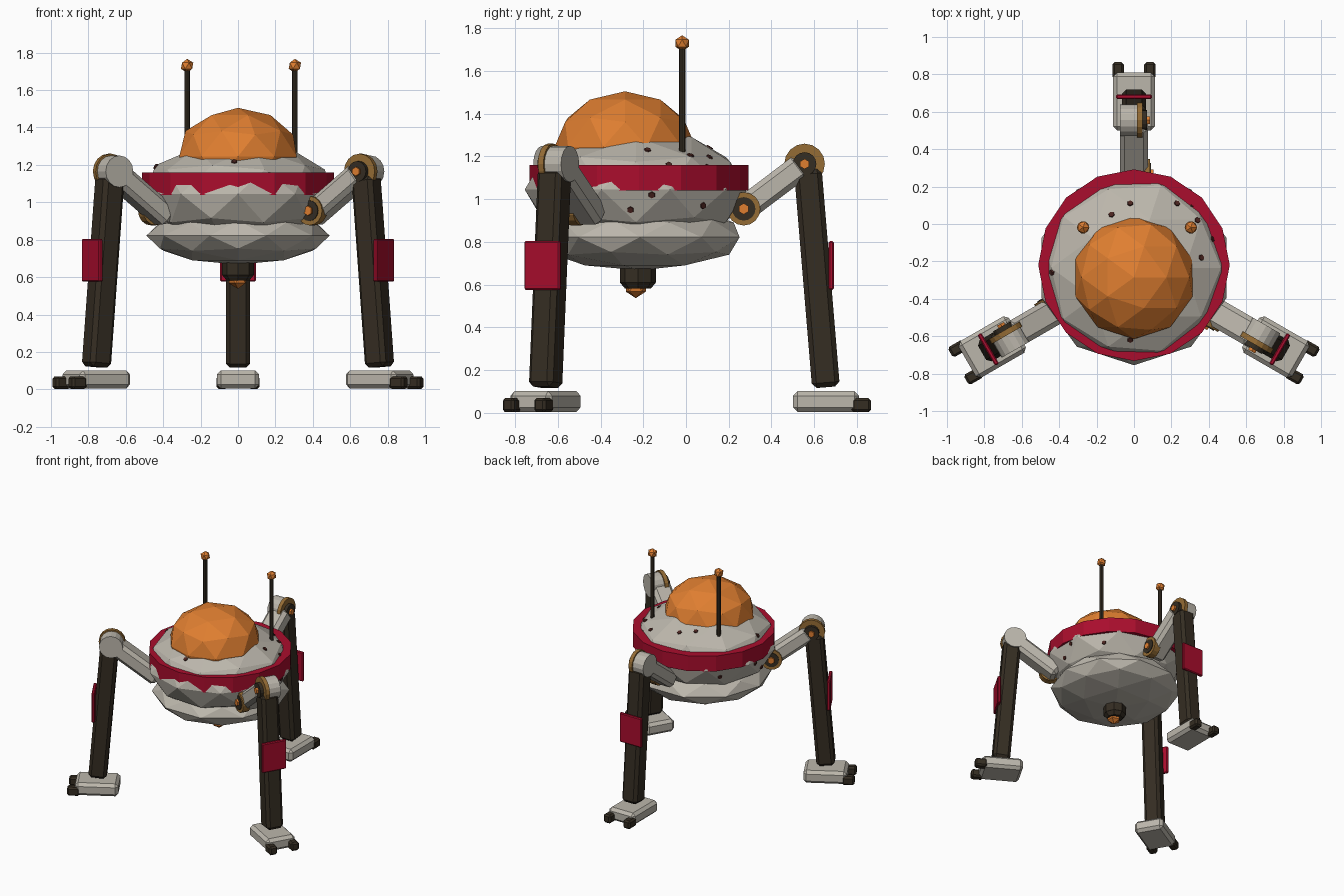
import bpy, bmesh, math
from mathutils import Matrix, Vector
from mathutils.bvhtree import BVHTree

if "Cube" in bpy.data.objects:
    bpy.data.objects.remove(bpy.data.objects["Cube"], do_unlink=True)


def material(name, r, g, b):
    m = bpy.data.materials.new(name)
    m.use_nodes = True
    m.diffuse_color = (r, g, b, 1)
    m.node_tree.nodes["Principled BSDF"].inputs["Base Color"].default_value = (r, g, b, 1)
    return m


GREY = material("warm grey", 0.50, 0.47, 0.41)
RED = material("crimson", 0.40, 0.004, 0.026)
ORANGE = material("orange", 0.74, 0.21, 0.03)
GOLD = material("bronze", 0.30, 0.15, 0.035)
DARK = material("dark brown", 0.035, 0.026, 0.016)
RUST = material("maroon", 0.07, 0.018, 0.014)

HULL_Y = -0.22


def finish(bm, name, mat, matrix=Matrix()):
    bm.transform(matrix)
    me = bpy.data.meshes.new(name)
    bm.to_mesh(me)
    bm.free()
    me.materials.append(mat)
    ob = bpy.data.objects.new(name, me)
    bpy.context.collection.objects.link(ob)
    return ob


def ball(name, mat, centre, radii, detail=2, turn=0):
    bm = bmesh.new()
    bmesh.ops.create_icosphere(bm, subdivisions=detail, radius=1)
    m = Matrix.Translation(centre) @ Matrix.Diagonal((*radii, 1)) @ Matrix.Rotation(turn, 4, "Z")
    return finish(bm, name, mat, m)


def cylinder(name, mat, matrix, r1, r2, height, sides):
    bm = bmesh.new()
    bmesh.ops.create_cone(bm, cap_ends=True, segments=sides, radius1=r1, radius2=r2, depth=height)
    return finish(bm, name, mat, matrix)


def block(name, mat, matrix, size, bevel=0):
    bm = bmesh.new()
    bmesh.ops.create_cube(bm, size=1)
    bm.transform(Matrix.Diagonal((*size, 1)))
    if bevel:
        bmesh.ops.bevel(bm, geom=bm.edges[:], offset=bevel, segments=1, affect="EDGES")
    return finish(bm, name, mat, matrix)


def move(x, y, z):
    return Matrix.Translation((x, y, z))


def beam(name, mat, frame, start, end, width, depth, bevel):
    """Bevelled bar between two points of the leg plane (distance, height)."""
    a, b = Vector((start[0], 0, start[1])), Vector((end[0], 0, end[1]))
    tilt = math.atan2(b.x - a.x, b.z - a.z)
    m = frame @ Matrix.Translation((a + b) / 2) @ Matrix.Rotation(tilt, 4, "Y")
    block(name, mat, m, (depth, width, (b - a).length), bevel)


def disc(name, mat, frame, at, t0, t1, radius, sides=16):
    """Disc whose axis runs across the leg, from t0 to t1."""
    m = frame @ move(at[0], (t0 + t1) / 2, at[1]) @ Matrix.Rotation(math.pi / 2, 4, "X")
    cylinder(name, mat, m, radius, radius, abs(t1 - t0), sides)


# Saucer body
hull = ball("hull", GREY, (0, -0.235, 1.045), (0.52, 0.52, 0.29))
ball("belly", GREY, (0, -0.215, 0.822), (0.49, 0.49, 0.155), 2, math.pi / 2)
ball("dome", ORANGE, (0, -0.285, 1.245), (0.33, 0.33, 0.26))
cylinder("hull_band", RED, move(0, HULL_Y, 1.1), 0.512, 0.512, 0.12, 16)

# Nozzle under the belly
cylinder("nozzle", DARK, move(0, -0.225, 0.645), 0.085, 0.085, 0.07, 8)
cylinder("nozzle_lip", DARK, move(0, -0.225, 0.596), 0.06, 0.085, 0.03, 8)
ball("nozzle_light", ORANGE, (0, -0.235, 0.592), (0.055, 0.055, 0.055), 1)

# Antennae
for side, x in (("right", -0.272), ("left", 0.304)):
    cylinder("antenna_rod_" + side, DARK, move(x, -0.018, 1.46), 0.015, 0.015, 0.5, 8)
    ball("antenna_tip_" + side, ORANGE, (x, -0.018, 1.73), (0.037, 0.037, 0.037), 1)

# Dents scattered over the hull, projected onto its surface
bm = bmesh.new()
bm.from_mesh(hull.data)
tree = BVHTree.FromBMesh(bm)
bm.free()
upper = [(-0.02, 0.11), (-0.12, 0.05), (0.23, 0.11), (0.31, 0.10), (0.34, 0.02),
         (0.41, -0.01), (0.42, -0.08), (0.36, -0.18), (-0.44, -0.26), (-0.02, -0.62)]
lower = [(-0.16, 1.02), (-0.26, 0.95), (0.08, 0.97)]
rays = [((x, y, 3), (0, 0, -1)) for x, y in upper]
rays += [((3 * s, y, z), (-s, 0, 0)) for y, z in lower for s in (1, -1)]
for i, (origin, way) in enumerate(rays):
    hit, normal, _, _ = tree.ray_cast(Vector(origin), Vector(way))
    if hit:
        m = Matrix.Translation(hit) @ normal.to_track_quat("Z", "Y").to_matrix().to_4x4()
        cylinder(f"dent_{i + 1}", RUST, m, 0.019, 0.015, 0.012, 6)

# Three identical legs; local x points outward, local y runs across the leg
HIP, KNEE = (0.49, 0.955), (0.775, 1.165)
for name, angle in (("back", 90), ("right", 210), ("left", 330)):
    f = move(0, HULL_Y, 0) @ Matrix.Rotation(math.radians(angle), 4, "Z")
    beam(name + "_upper_leg", GREY, f, (0.44, 0.915), (0.765, 1.16), 0.15, 0.12, 0.025)
    beam(name + "_lower_leg", DARK, f, (0.79, 1.14), (0.875, 0.12), 0.13, 0.13, 0.022)

    # Joints: bronze wheel on one side, grey cover on the other
    disc(name + "_hip_wheel", GOLD, f, HIP, -0.085, -0.03, 0.078)
    disc(name + "_hip_inset", DARK, f, HIP, -0.091, -0.08, 0.055)
    disc(name + "_hip_hub", ORANGE, f, HIP, -0.105, -0.085, 0.026, 6)
    disc(name + "_knee_wheel", GOLD, f, KNEE, -0.045, -0.015, 0.095)
    disc(name + "_knee_cover", GREY, f, KNEE, -0.02, 0.075, 0.085)
    disc(name + "_knee_inset", DARK, f, KNEE, -0.07, -0.04, 0.055)
    disc(name + "_knee_hub", ORANGE, f, KNEE, -0.085, -0.06, 0.024, 6)

    # Shin plate, foot and two toes
    block(name + "_shin_plate", RED, f @ move(0.9, 0, 0.69), (0.024, 0.19, 0.228), 0.006)
    block(name + "_foot", GREY, f @ move(0.875, 0, 0.053), (0.31, 0.225, 0.098), 0.022)
    for t in (-1, 1):
        block(f"{name}_toe_{'a' if t < 0 else 'b'}", DARK, f @ move(1.04, t * 0.085, 0.036),
              (0.09, 0.062, 0.066), 0.012)
